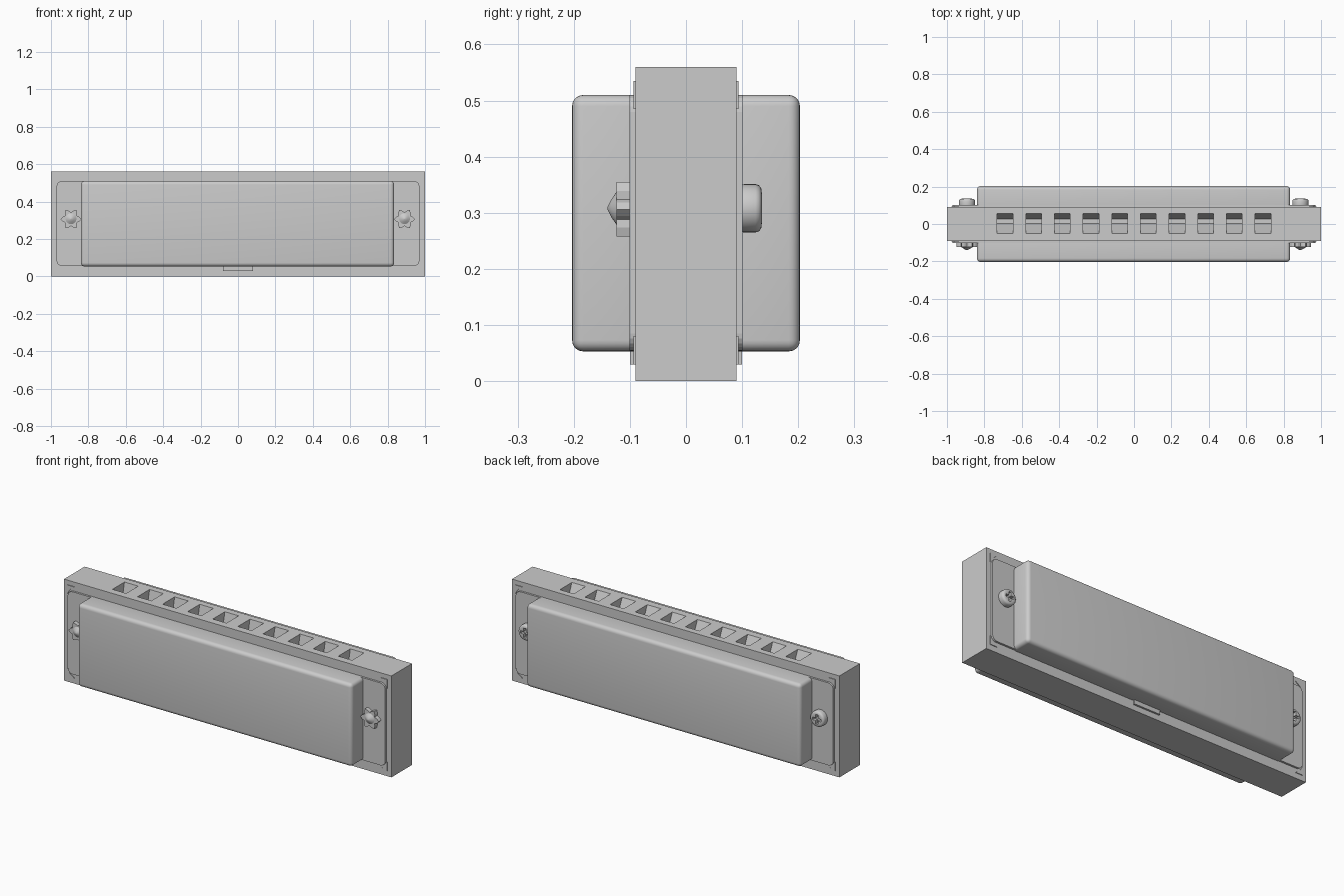
import bpy, bmesh, math
from mathutils import Vector

if "Cube" in bpy.data.objects:
    bpy.data.objects.remove(bpy.data.objects["Cube"])

grey = bpy.data.materials.new("plain grey")
grey.diffuse_color = (0.6, 0.6, 0.6, 1)
grey.use_nodes = True
grey.node_tree.nodes["Principled BSDF"].inputs["Base Color"].default_value = grey.diffuse_color


def finish(name, bm, smooth=False):
    bmesh.ops.recalc_face_normals(bm, faces=bm.faces)
    me = bpy.data.meshes.new(name)
    bm.to_mesh(me)
    bm.free()
    ob = bpy.data.objects.new(name, me)
    bpy.context.collection.objects.link(ob)
    me.materials.append(grey)
    if smooth:
        bpy.ops.object.select_all(action='DESELECT')
        ob.select_set(True)
        bpy.context.view_layer.objects.active = ob
        bpy.ops.object.shade_smooth_by_angle(angle=math.radians(35))
    return ob


def box(name, lo, hi, bevel=0.0, segs=4):
    bm = bmesh.new()
    bmesh.ops.create_cube(bm, size=1)
    for v in bm.verts:
        v.co = Vector([lo[i] if v.co[i] < 0 else hi[i] for i in range(3)])
    if bevel:
        bmesh.ops.bevel(bm, geom=bm.edges[:], offset=bevel, segments=segs,
                        profile=0.5, affect='EDGES')
    return finish(name, bm, bevel > 0)


def loft(name, rings, smooth=False):
    """Closed solid through a list of equally sized point rings."""
    bm = bmesh.new()
    vs = [[bm.verts.new(p) for p in r] for r in rings]
    n = len(vs[0])
    for a, b in zip(vs, vs[1:]):
        for i in range(n):
            j = (i + 1) % n
            bm.faces.new((a[i], a[j], b[j], b[i]))
    bm.faces.new(vs[0])
    bm.faces.new(vs[-1])
    return finish(name, bm, smooth)


def prism(name, pts, y0, y1):
    return loft(name, [[(x, y, z) for x, z in pts] for y in (y0, y1)])


def lathe(name, x, z, prof, n=32):
    """Round part about a y axis; prof lists (radius, y)."""
    return loft(name, [[(x + r * math.cos(math.tau * i / n), y,
                         z + r * math.sin(math.tau * i / n)) for i in range(n)]
                       for r, y in prof], True)


def cut(ob, cutters):
    for c in cutters:
        m = ob.modifiers.new("cut", 'BOOLEAN')
        m.operation, m.object, m.solver = 'DIFFERENCE', c, 'EXACT'
    dg = bpy.context.evaluated_depsgraph_get()
    me = bpy.data.meshes.new_from_object(ob.evaluated_get(dg))
    ob.modifiers.clear()
    ob.data = me
    for c in cutters:
        bpy.data.objects.remove(c)


# comb with ten wedge-shaped blow holes
comb = box("comb", (-1, -0.09, 0), (1, 0.09, 0.56))
holes = []
for i in range(10):
    x = -0.69 + i * 0.1533
    rings = []
    for y0, y1, z in ((0.004, 0.028, 0.44), (-0.05, 0.055, 0.56), (-0.05, 0.055, 0.6)):
        rings.append([(x - 0.042, y0, z), (x + 0.042, y0, z),
                      (x + 0.042, y1, z), (x - 0.042, y1, z)])
    holes.append(loft("hole_cutter", rings))
cut(comb, holes)

for s, side in ((-1, "front"), (1, "back")):
    # flat cover flange with rounded corners
    pts = []
    for k, (cx, cz) in enumerate(((0.94, 0.48), (-0.94, 0.48), (-0.94, 0.085), (0.94, 0.085))):
        for j in range(6):
            a = math.pi / 2 * (k + j / 5)
            pts.append((cx + 0.03 * math.cos(a), cz + 0.03 * math.sin(a)))
    prism(side + "_flange", pts, s * 0.085, s * 0.101)

    # raised cover
    ys = sorted((s * 0.06, s * 0.203))
    box(side + "_cover", (-0.84, ys[0], 0.053), (0.835, ys[1], 0.51), 0.02, 5)

    # small tab below the cover
    ys = sorted((s * 0.085, s * 0.1))
    box(side + "_tab", (-0.08, ys[0], 0.03), (0.08, ys[1], 0.06))

    # corner brackets
    for mx in (-1, 1):
        for cz, d in ((0.535, -1), (0.03, 1)):
            shape = ((0, 0), (0.042, 0), (0.034, 0.008), (0.018, 0.018),
                     (0.008, 0.034), (0, 0.05))
            prism(side + "_corner_bracket",
                  [(mx * (0.977 - u), cz + d * v) for u, v in shape], s * 0.085, s * 0.094)

for x in (-0.893, 0.89):
    # star nuts with pointed bolt tips on the front
    star = []
    for i in range(24):
        a = math.tau * i / 24
        r = (0.056, 0.046, 0.036, 0.046)[i % 4]
        star.append((x + r * math.cos(a), 0.306 + r * math.sin(a)))
    prism("star_nut", star, -0.095, -0.124)
    lathe("bolt_tip", x, 0.308, [(0.029, -0.115), (0.029, -0.124), (0.016, -0.133), (0.002, -0.14)], 24)

    # round cross-slot screws on the back
    screw = lathe("screw_head", x, 0.308,
                  [(0.042, 0.095), (0.043, 0.105), (0.043, 0.124), (0.041, 0.130),
                   (0.036, 0.134), (0.028, 0.135)])
    cut(screw, [box("slot_a", (x - 0.026, 0.118, 0.301), (x + 0.026, 0.15, 0.315)),
                box("slot_b", (x - 0.007, 0.118, 0.282), (x + 0.007, 0.15, 0.334))])
